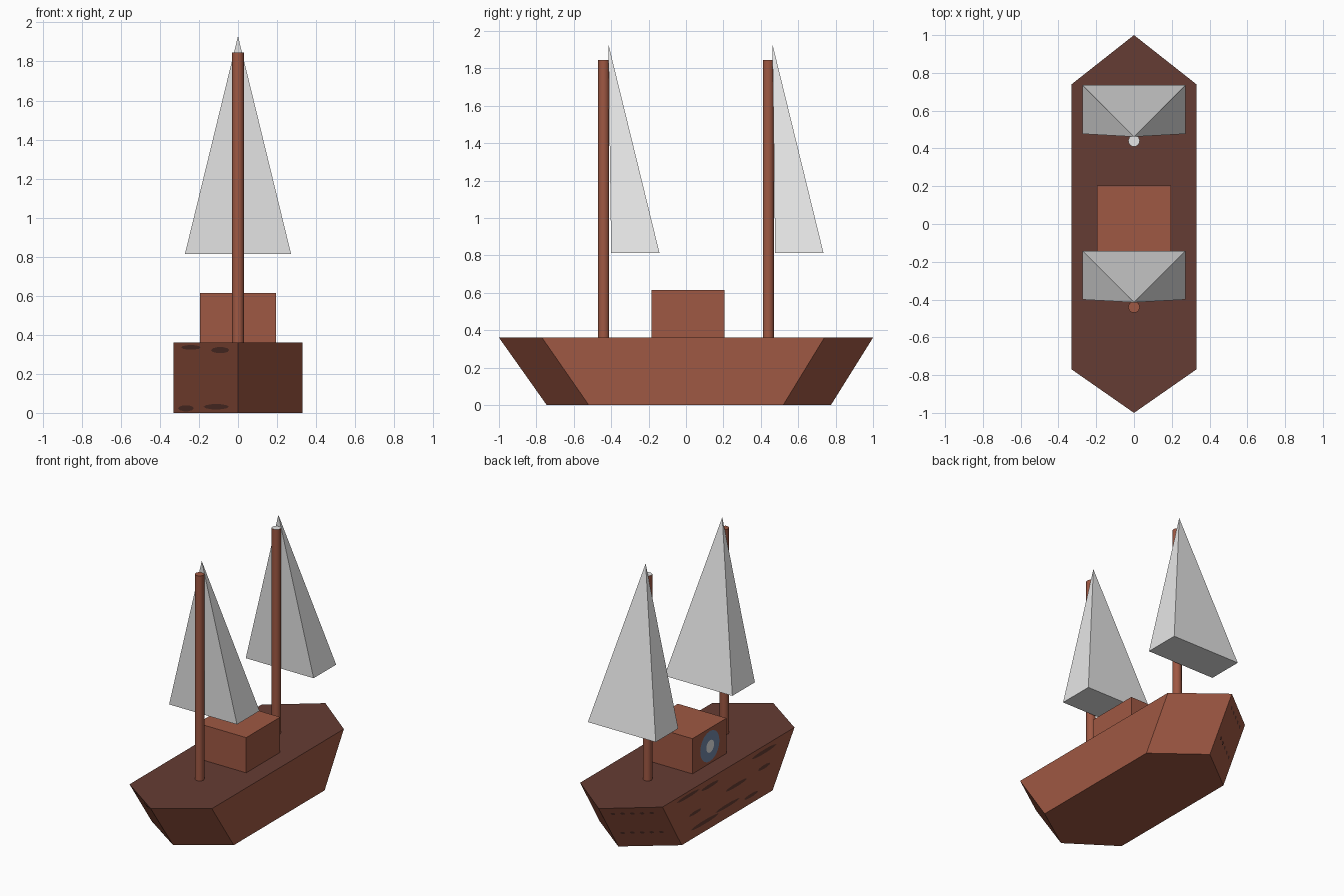
import bpy, bmesh, math
from mathutils import Vector

if "Cube" in bpy.data.objects:
    bpy.data.objects.remove(bpy.data.objects["Cube"])


def material(name, rgb):
    def lin(c):
        c /= 255
        return c / 12.92 if c <= 0.04045 else ((c + 0.055) / 1.055) ** 2.4
    m = bpy.data.materials.new(name)
    m.diffuse_color = (*[lin(c) for c in rgb], 1)
    m.use_nodes = True
    m.node_tree.nodes["Principled BSDF"].inputs["Base Color"].default_value = m.diffuse_color
    return m


WOOD = material("red_brown_wood", (159, 88, 67))
DARK = material("dark_brown_wood", (101, 60, 51))
CLOTH = material("light_grey_cloth", (229, 229, 229))
BLUE = material("porthole_blue", (115, 135, 168))


def finish(name, bm, mats, rule=None):
    """Turn a bmesh into a named object, choosing face colours by rule."""
    bmesh.ops.recalc_face_normals(bm, faces=bm.faces)
    bm.normal_update()
    if rule:
        for f in bm.faces:
            f.material_index = rule(f)
    me = bpy.data.meshes.new(name)
    bm.to_mesh(me)
    bm.free()
    for m in mats:
        me.materials.append(m)
    ob = bpy.data.objects.new(name, me)
    bpy.context.collection.objects.link(ob)
    return ob


def loft(name, lower, upper, mats, rule=None):
    """Closed solid between two outlines with the same number of points."""
    bm = bmesh.new()
    a = [bm.verts.new(p) for p in lower]
    b = [bm.verts.new(p) for p in upper]
    bm.faces.new(a[::-1])
    bm.faces.new(b)
    n = len(a)
    for i in range(n):
        j = (i + 1) % n
        bm.faces.new((a[i], a[j], b[j], b[i]))
    return finish(name, bm, mats, rule)


def top_face(f):
    return 1 if f.normal.z > 0.9 else 0


# Hull: six-sided outline, shorter at the keel, dark deck on top
W, H = 0.33, 0.36


def outline(stern, front, back, tip, z):
    return [(0, stern, z), (W, front, z), (W, back, z),
            (0, tip, z), (-W, back, z), (-W, front, z)]


loft("hull", outline(-0.745, -0.52, 0.52, 0.775, 0),
     outline(-1, -0.77, 0.74, 1, H), [WOOD, DARK], top_face)

# Cabin
rect = [(-0.195, -0.185), (0.195, -0.185), (0.195, 0.205), (-0.195, 0.205)]
loft("cabin", [(x, y, H) for x, y in rect],
     [(x, y, 0.615) for x, y in rect], [WOOD])


# Masts and their pyramid sails
def mast(name, y, mats):
    ring = [(0.031 * math.cos(i * math.pi / 5), y + 0.031 * math.sin(i * math.pi / 5))
            for i in range(10)]
    ob = loft(name, [(*p, H) for p in ring], [(*p, 1.845) for p in ring], mats,
              top_face if len(mats) > 1 else None)
    for p in ob.data.polygons:
        p.use_smooth = abs(p.normal.z) < 0.5
    return ob


def sail(name, y):
    bm = bmesh.new()
    base = [bm.verts.new((x, y + d, 0.813)) for x, d in
            ((-0.272, 0.04), (0.272, 0.04), (0.272, 0.298), (-0.272, 0.298))]
    apex = bm.verts.new((0, y + 0.025, 1.93))
    bm.faces.new(base[::-1])
    for i in range(4):
        bm.faces.new((base[i], base[(i + 1) % 4], apex))
    return finish(name, bm, [CLOTH])


mast("front_mast", -0.44, [WOOD])
mast("back_mast", 0.44, [WOOD, CLOTH])
sail("front_sail", -0.44)
sail("back_sail", 0.437)


# Thin plates laid on a surface given as a function (s, z) -> point
def plates(name, surface, outward, spots, mat, sides=10):
    bm = bmesh.new()
    off = Vector(outward).normalized() * 0.003
    for s, z, rs, rz in spots:
        vs = []
        for i in range(sides):
            a = 2 * math.pi * i / sides
            vs.append(bm.verts.new(Vector(surface(s + rs * math.cos(a),
                                                  z + rz * math.sin(a))) + off))
        f = bm.faces.new(vs)
        f.normal_update()
        if f.normal.dot(off) < 0:
            f.normal_flip()
    me = bpy.data.meshes.new(name)
    bm.to_mesh(me)
    bm.free()
    me.materials.append(mat)
    bpy.context.collection.objects.link(bpy.data.objects.new(name, me))


# Porthole on the left wall of the cabin
plates("porthole_ring", lambda s, z: (-0.195, s, z), (-1, 0, 0),
       [(0.01, 0.487, 0.11, 0.11)], BLUE, 20)
plates("porthole_glass", lambda s, z: (-0.198, s, z), (-1, 0, 0),
       [(0.01, 0.487, 0.045, 0.045)], CLOTH, 16)

# Weathered streaks on the left side of the hull
plates("side_streaks", lambda s, z: (-W, s, z), (-1, 0, 0),
       [(0.45, 0.33, 0.13, 0.013), (0.2, 0.31, 0.1, 0.014), (-0.42, 0.32, 0.14, 0.015),
        (0.37, 0.18, 0.07, 0.012), (-0.1, 0.2, 0.12, 0.014), (-0.42, 0.21, 0.07, 0.014),
        (0.26, 0.07, 0.16, 0.015), (0.0, 0.09, 0.14, 0.013), (-0.27, 0.06, 0.08, 0.013)],
       DARK)


# Streaks and dots on the left slanted end faces
def front_left(s, z):
    return (s, -(1 - 0.23 / W * abs(s) - 0.253 * (1 - z / H)), z)


def back_left(s, z):
    return (s, 1 - 0.26 / W * abs(s) - 0.223 * (1 - z / H), z)


plates("front_streaks", front_left, (-0.49, -0.71, -0.5),
       [(-0.24, 0.337, 0.05, 0.012), (-0.09, 0.323, 0.047, 0.016),
        (-0.265, 0.025, 0.04, 0.016), (-0.11, 0.033, 0.065, 0.014)], DARK)
plates("back_dots", back_left, (-0.53, 0.67, -0.45),
       [(-0.06 - 0.05 * i, z, 0.013, 0.011) for z in (0.31, 0.13) for i in range(5)],
       DARK, 6)
